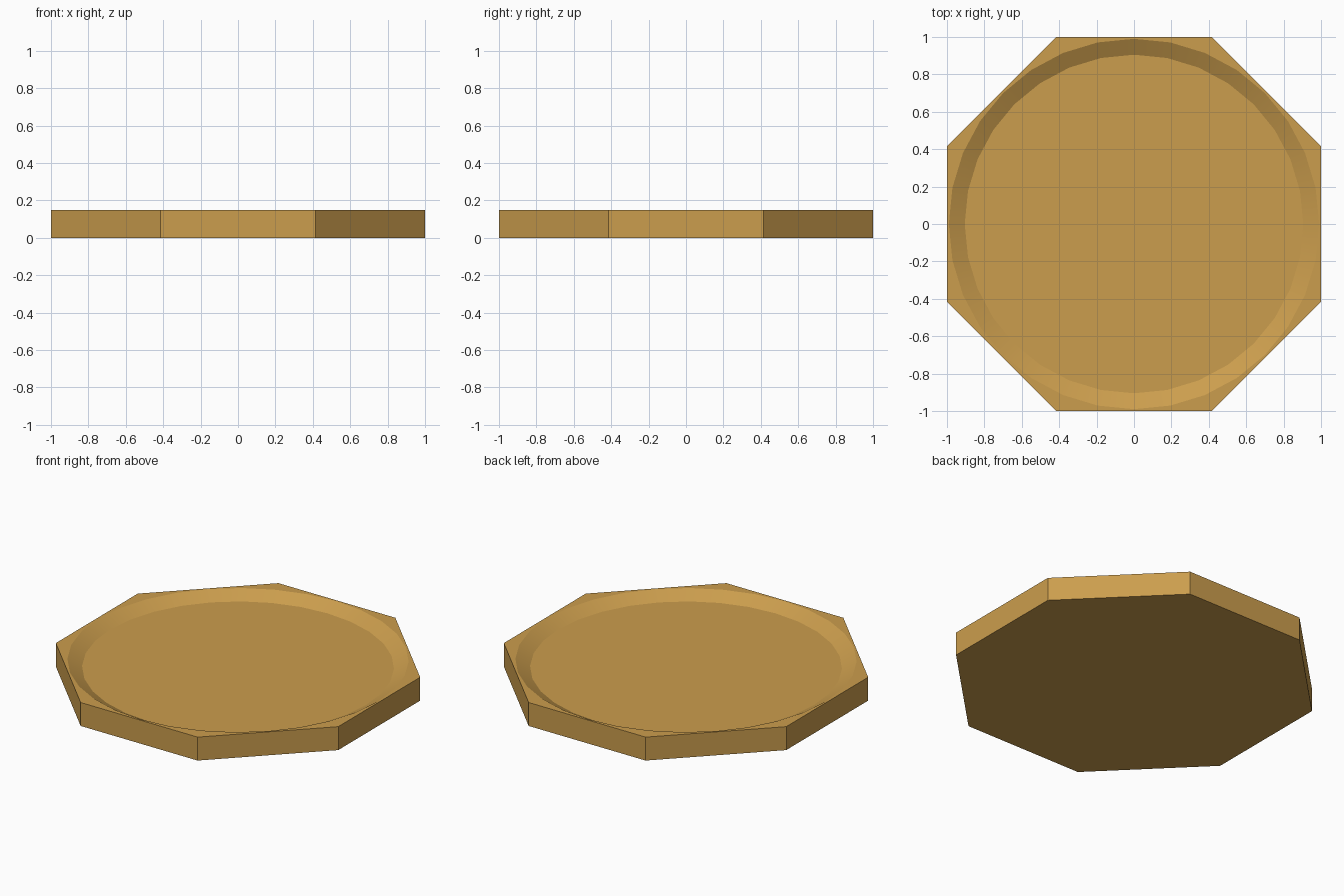
import bpy, bmesh, math

if "Cube" in bpy.data.objects:
    bpy.data.objects.remove(bpy.data.objects["Cube"])

HEIGHT, DEPTH = 0.15, 0.046
RIM_R, FLOOR_R = 0.99, 0.905

bm = bmesh.new()


def ring(sides, radius, z, offset=0.0):
    """Closed loop of vertices and edges."""
    vs = []
    for i in range(sides):
        a = offset + 2 * math.pi * i / sides
        vs.append(bm.verts.new((radius * math.cos(a), radius * math.sin(a), z)))
    es = [bm.edges.new((vs[i], vs[(i + 1) % sides])) for i in range(sides)]
    return vs, es


def wall(lower, upper):
    """Quads between two loops of equal count."""
    n = len(lower)
    return [bm.faces.new((lower[i], lower[(i + 1) % n], upper[(i + 1) % n], upper[i]))
            for i in range(n)]


# Octagonal body
corner = 1 / math.cos(math.pi / 8)
base, _ = ring(8, corner, 0, math.pi / 8)
top, top_edges = ring(8, corner, HEIGHT, math.pi / 8)
bm.faces.new(base[::-1])
wall(base, top)

# Shallow round dish with a sloping edge
rim, rim_edges = ring(32, RIM_R, HEIGHT)
floor, _ = ring(32, FLOOR_R, HEIGHT - DEPTH)
slope = wall(rim, floor)
bm.faces.new(floor)

# Flat top surface between octagon and dish
bmesh.ops.triangle_fill(bm, use_beauty=True, edges=top_edges + rim_edges, normal=(0, 0, 1))
bmesh.ops.recalc_face_normals(bm, faces=bm.faces)
for f in slope:
    f.smooth = True
    for e in f.edges:
        if abs(e.verts[0].co.z - e.verts[1].co.z) < 1e-5:
            e.smooth = False

mesh = bpy.data.meshes.new("octagonal_tray")
bm.to_mesh(mesh)
bm.free()
tray = bpy.data.objects.new("octagonal_tray", mesh)
bpy.context.collection.objects.link(tray)

mat = bpy.data.materials.new("golden_wood")
mat.diffuse_color = (0.60, 0.34, 0.075, 1)
mat.use_nodes = True
mat.node_tree.nodes["Principled BSDF"].inputs["Base Color"].default_value = mat.diffuse_color
mesh.materials.append(mat)
